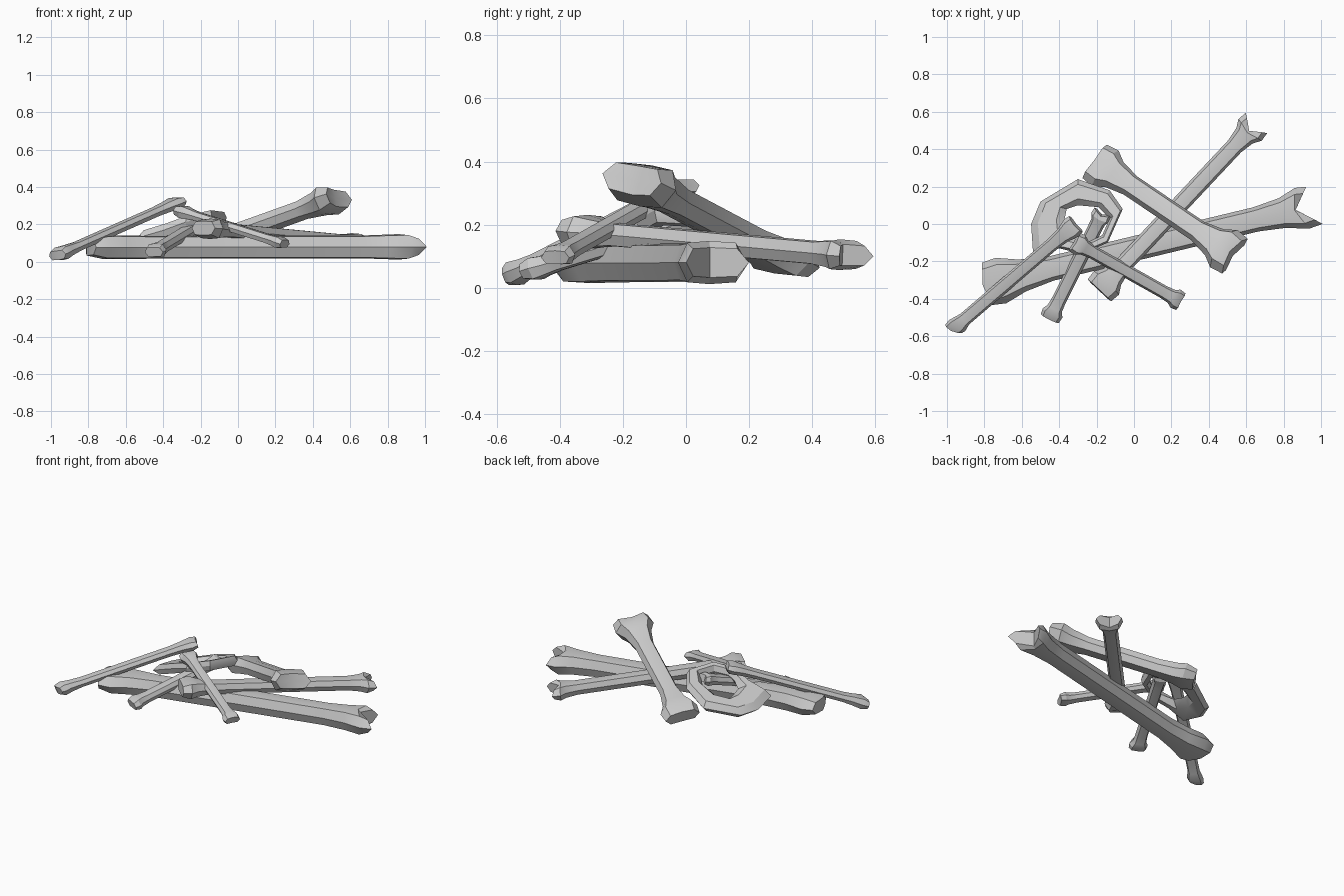
import bpy, bmesh, math
from mathutils import Vector, Matrix

if "Cube" in bpy.data.objects:
    bpy.data.objects.remove(bpy.data.objects["Cube"])


def finish(name, bm):
    bmesh.ops.recalc_face_normals(bm, faces=bm.faces[:])
    mesh = bpy.data.meshes.new(name)
    bm.to_mesh(mesh)
    bm.free()
    obj = bpy.data.objects.new(name, mesh)
    bpy.context.collection.objects.link(obj)
    bpy.ops.object.select_all(action='DESELECT')
    obj.select_set(True)
    bpy.context.view_layer.objects.active = obj
    bpy.ops.object.shade_smooth_by_angle(angle=math.radians(30))
    return obj


def skin(bm, rings, closed=False):
    n = len(rings[0])
    for k in range(len(rings) if closed else len(rings) - 1):
        a, b = rings[k], rings[(k + 1) % len(rings)]
        for i in range(n):
            j = (i + 1) % n
            bm.faces.new((a[i], a[j], b[j], b[i]))


# Long bone: eight-sided shaft flaring to a notched double knuckle at each end
def bone(name, p0, p1, shaft, end0, end1, notch0=0.1, notch1=0.1,
         skew0=0, skew1=0, roll=0, flare=2.0):
    p0, p1 = Vector(p0), Vector(p1)
    axis = (p1 - p0).normalized()
    side = Matrix.Rotation(math.radians(roll), 3, axis) @ Vector((-axis.y, axis.x, 0)).normalized()
    up = axis.cross(side)
    length = (p1 - p0).length
    sw, sh = shaft
    bm = bmesh.new()

    def ring(t, w, h, pull, skew):
        verts = []
        for i in range(8):
            a = math.tau * i / 8
            c, s = math.cos(a), math.sin(a)
            s = max(-0.85, min(0.85, s * 1.1))
            pos = p0 + axis * (t + pull * (1 - abs(c)) + skew * c) + side * w * c + up * h * s
            verts.append(bm.verts.new(pos))
        return verts

    def end_rings(end, notch, skew, flip):
        w, h = end
        rows = []
        for d, ww, hh, pull, sk in ((0, w * .93, h * .8, notch * w, skew),
                                    (w * .6, w, h * 1.15, notch * w * .4, skew * .6),
                                    (w * flare * .55, w * .6 + sw * .2, (h + sh) * .56, 0, 0),
                                    (w * flare, sw * 1.05, sh * 1.05, 0, 0)):
            rows.append(ring(length - d if flip else d, ww, hh, -pull if flip else pull, sk))
        return rows

    start = end_rings(end0, notch0, skew0, False)
    stop = end_rings(end1, notch1, skew1, True)
    skin(bm, start + stop[::-1])
    for r, t in ((start[0], notch0 * end0[0]), (stop[0], length - notch1 * end1[0])):
        mid = bm.verts.new(p0 + axis * t)
        for i in range(8):
            bm.faces.new((r[i], r[(i + 1) % 8], mid))
    return finish(name, bm)


# Large bones
bone("thigh_bone", (-.785, -.32, .077), (.965, .10, .08), (.063, .068), (.125, .064), (.115, .07),
     -.2, .9, skew1=-.02, flare=2.8)
bone("upper_arm_bone", (-.185, -.355, .18), (.655, .54, .10), (.045, .042), (.092, .056), (.085, .05),
     0, .7)
bone("shin_bone", (-.21, .335, .078), (.54, -.172, .347), (.058, .052), (.12, .058), (.125, .07),
     .05, .2, roll=-8)

# Small bones
bone("forearm_bone_long", (-.965, -.56, .036), (-.31, .0, .325), (.035, .028), (.05, .038), (.06, .032),
     -.2, .1, skew0=-.02, flare=3)
bone("forearm_bone_short", (-.32, -.095, .275), (.25, -.415, .095), (.034, .028), (.06, .036), (.055, .032),
     .1, .1)
bone("rib_bone", (-.45, -.505, .052), (-.165, .065, .225), (.037, .032), (.058, .038), (.055, .036),
     .0, .4)

# Pelvis: tilted irregular ring, pairs of outer and inner points
OUTLINE = [((-.06, .08), (-.13, .03)), ((-.13, .18), (-.19, .09)), ((-.30, .24), (-.30, .10)),
           ((-.50, .12), (-.36, .08)), ((-.55, .00), (-.37, .03)), ((-.54, -.15), (-.36, -.05)),
           ((-.40, -.13), (-.30, -.09)), ((-.28, -.16), (-.25, -.10)), ((-.14, -.10), (-.17, -.06))]
SECTION = [(0, 0), (.2, .034), (.75, .034), (1, 0), (.75, -.034), (.2, -.034)]
bm = bmesh.new()
rings = []
for outer, inner in OUTLINE:
    row = []
    for f, dz in SECTION:
        x = outer[0] + (inner[0] - outer[0]) * f
        y = outer[1] + (inner[1] - outer[1]) * f
        row.append(bm.verts.new((x, y, .27 + .32 * x - .2 * y + dz)))
    rings.append(row)
skin(bm, rings, closed=True)
finish("pelvis", bm)
